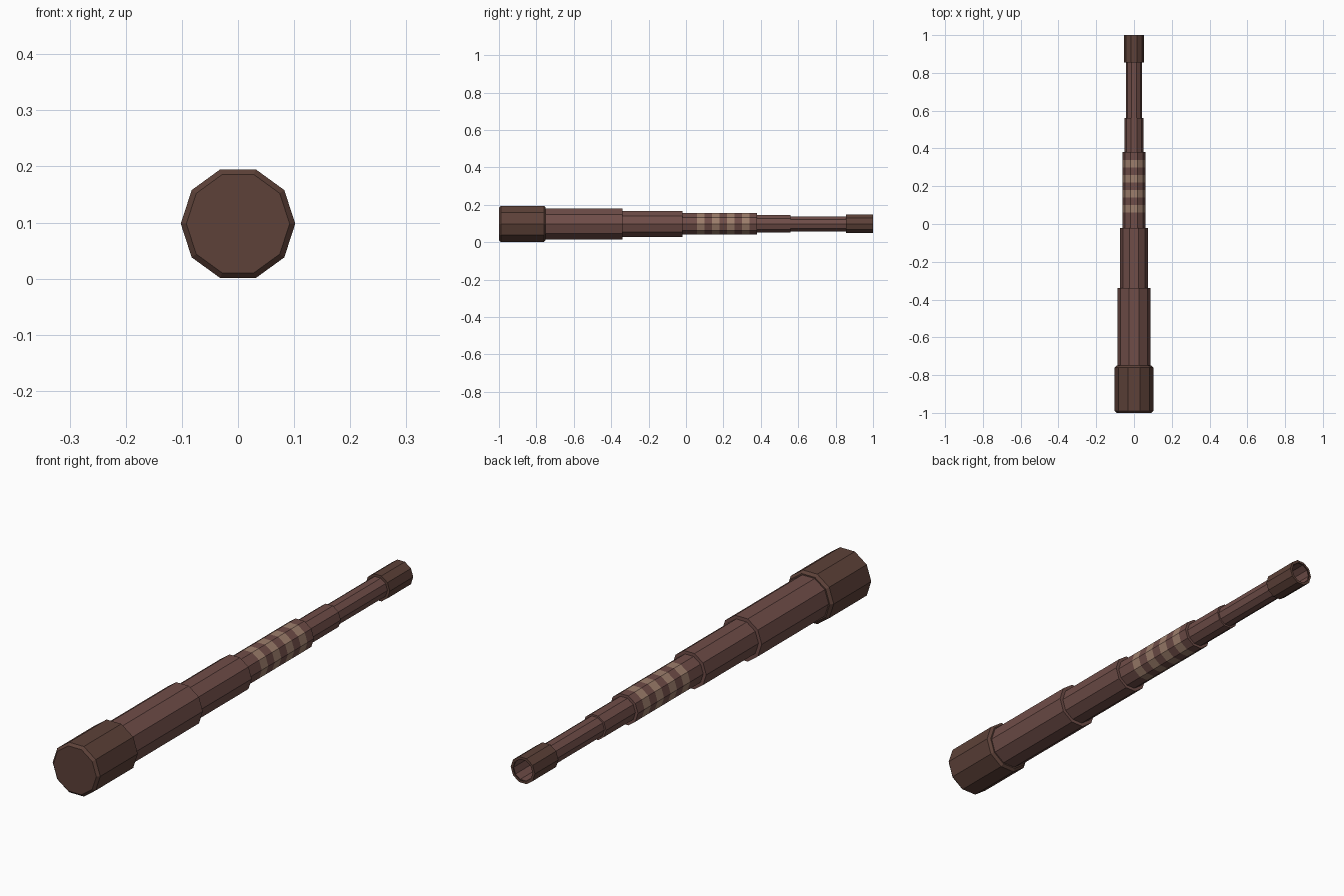
import bpy, bmesh, math

if "Cube" in bpy.data.objects:
    bpy.data.objects.remove(bpy.data.objects["Cube"])

SIDES = 10
AXIS_Z = 0.098


def material(name, rgb):
    m = bpy.data.materials.new(name)
    m.diffuse_color = (*rgb, 1)
    m.use_nodes = True
    m.node_tree.nodes["Principled BSDF"].inputs["Base Color"].default_value = m.diffuse_color
    return m


DARK = material("dark_brown", (0.109, 0.053, 0.040))
RED = material("red_brown", (0.160, 0.075, 0.065))
TAN = material("tan", (0.34, 0.21, 0.15))


def lathe(name, profile, mats, pick=None):
    """Spin a (y, radius) profile around the long axis as a ten-sided part."""
    bm = bmesh.new()
    rings = []
    for y, r in profile:
        if r == 0:
            rings.append([bm.verts.new((0, y, AXIS_Z))] * SIDES)
            continue
        rings.append([bm.verts.new((r * math.cos(a), y, AXIS_Z + r * math.sin(a)))
                      for a in (2 * math.pi * i / SIDES for i in range(SIDES))])
    for k in range(len(rings) - 1):
        a, b = rings[k], rings[k + 1]
        for i in range(SIDES):
            j = (i + 1) % SIDES
            quad = list(dict.fromkeys((a[i], b[i], b[j], a[j])))
            f = bm.faces.new(quad)
            f.material_index = pick(k) if pick else 0
    # merge the triangle fans on flat ends into single faces
    bmesh.ops.dissolve_verts(bm, verts=[v for v in bm.verts if len(v.link_faces) == SIDES])
    bmesh.ops.recalc_face_normals(bm, faces=bm.faces)
    me = bpy.data.meshes.new(name)
    bm.to_mesh(me)
    bm.free()
    for m in mats:
        me.materials.append(m)
    ob = bpy.data.objects.new(name, me)
    bpy.context.collection.objects.link(ob)
    return ob


# Large bevelled end cap
lathe("front_cap", [(-1, 0), (-1, 0.092), (-0.99, 0.102), (-0.76, 0.102),
                    (-0.75, 0.092), (-0.75, 0)], [DARK])

# Telescoping tubes
for name, y0, y1, r in [("large_tube", -0.75, -0.34, 0.087),
                        ("second_tube", -0.34, -0.02, 0.073),
                        ("fourth_tube", 0.38, 0.56, 0.049)]:
    lathe(name, [(y0, 0), (y0, r), (y1, r), (y1, 0)], [RED])

# Grip tube with four flush tan bands
ys = [-0.02] + [0.06 + 0.04 * i for i in range(8)] + [0.38]
lathe("banded_grip", [(-0.02, 0)] + [(y, 0.060) for y in ys] + [(0.38, 0)],
      [RED, TAN], lambda k: 1 if k in (2, 4, 6, 8) else 0)

# Hollow last tube, visible inside the eyepiece
lathe("hollow_tube", [(0.56, 0), (0.56, 0.042), (0.998, 0.042), (0.998, 0.041),
                      (0.57, 0.041), (0.57, 0)], [RED])

# Open eyepiece ring
lathe("eyepiece", [(0.856, 0.042), (0.856, 0.052), (1, 0.052), (1, 0.042)], [DARK])
